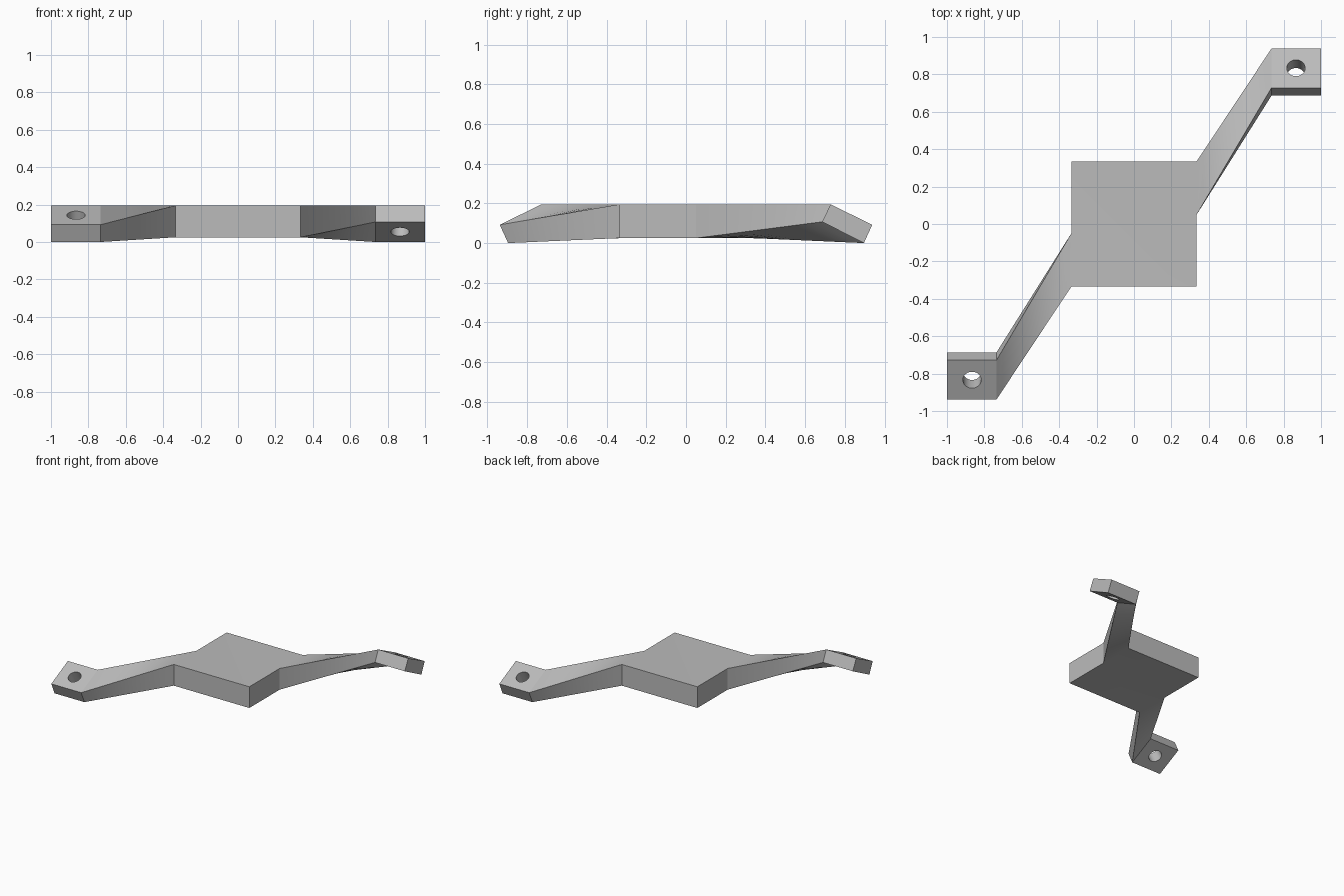
import bpy, bmesh, math
from mathutils import Vector, Matrix

if "Cube" in bpy.data.objects:
    bpy.data.objects.remove(bpy.data.objects["Cube"], do_unlink=True)

HALF, LOW, HIGH = 0.335, 0.025, 0.195   # square plate
TAB_IN, TAB_OUT = 0.735, 1.0            # tab extent in x
STEPS = 12                              # slices along each twisted arm
ROOT = [(0.05, HIGH), (HALF, HIGH), (HALF, LOW), (0.05, LOW)]
TAB = [(0.728, HIGH), (0.938, 0.092), (0.896, 0.0), (0.686, 0.107)]

grey = bpy.data.materials.new("grey")
grey.use_nodes = True
grey.diffuse_color = (0.5, 0.5, 0.5, 1)
grey.node_tree.nodes["Principled BSDF"].inputs["Base Color"].default_value = (0.5, 0.5, 0.5, 1)

bm = bmesh.new()


def section(x, pts, sign):
    """Four-sided slice of an arm; sign -1 is the half-turned copy."""
    return [bm.verts.new((sign * x, sign * y, z)) for y, z in pts]


def add_arm(sign):
    """Twisted arm ending in a tilted tab; open where it meets the plate."""
    rings = []
    for i in range(STEPS + 1):
        t = i / STEPS
        pts = [Vector(a).lerp(Vector(b), t) for a, b in zip(ROOT, TAB)]
        rings.append(section(HALF + (TAB_IN - HALF) * t, pts, sign))
    rings.append(section(TAB_OUT, TAB, sign))
    for a, b in zip(rings, rings[1:]):
        for k in range(4):
            n = (k + 1) % 4
            bm.faces.new((a[k], a[n], b[n], b[k]))
    bm.faces.new(rings[-1])
    return rings[0]


# Square plate, sharing its side vertices with the arm roots
left, right = add_arm(1), add_arm(-1)


def corner(x, y):
    return bm.verts.new((x, y, HIGH)), bm.verts.new((x, y, LOW))


outline = [corner(HALF, -HALF), (left[0], left[3]), (left[1], left[2]),
           corner(-HALF, HALF), (right[0], right[3]), (right[1], right[2])]
bm.faces.new([p[0] for p in outline])
bm.faces.new([p[1] for p in reversed(outline)])
for i, a in enumerate(outline):
    if i not in (1, 4):
        b = outline[(i + 1) % 6]
        bm.faces.new((a[0], a[1], b[1], b[0]))
bmesh.ops.recalc_face_normals(bm, faces=bm.faces)

mesh = bpy.data.meshes.new("bracket")
bm.to_mesh(mesh)
bm.free()
mesh.materials.append(grey)
bracket = bpy.data.objects.new("bracket", mesh)
bpy.context.collection.objects.link(bracket)
bpy.context.view_layer.objects.active = bracket
bracket.select_set(True)

# Round screw holes, square to the tilted tabs
tilt = math.atan2(TAB[0][1] - TAB[1][1], TAB[1][0] - TAB[0][0])
centre = Vector((0.866, sum(p[0] for p in TAB) / 4, sum(p[1] for p in TAB) / 4))
for turn in (0, math.pi):
    hole = bmesh.new()
    place = (Matrix.Rotation(turn, 4, "Z") @ Matrix.Translation(centre)
             @ Matrix.Rotation(-tilt, 4, "X"))
    bmesh.ops.create_cone(hole, cap_ends=True, segments=32, radius1=0.049,
                          radius2=0.049, depth=0.3, matrix=place)
    cut_mesh = bpy.data.meshes.new("hole_cutter")
    hole.to_mesh(cut_mesh)
    hole.free()
    cut_mesh.materials.append(grey)
    cutter = bpy.data.objects.new("hole_cutter", cut_mesh)
    cutter.hide_render = True
    bpy.context.collection.objects.link(cutter)
    cut = bracket.modifiers.new("screw_hole", "BOOLEAN")
    cut.operation, cut.solver, cut.object = "DIFFERENCE", "EXACT", cutter
    bpy.ops.object.modifier_apply(modifier=cut.name)
    bpy.data.objects.remove(cutter, do_unlink=True)

bpy.ops.object.shade_smooth_by_angle(angle=math.radians(25))
